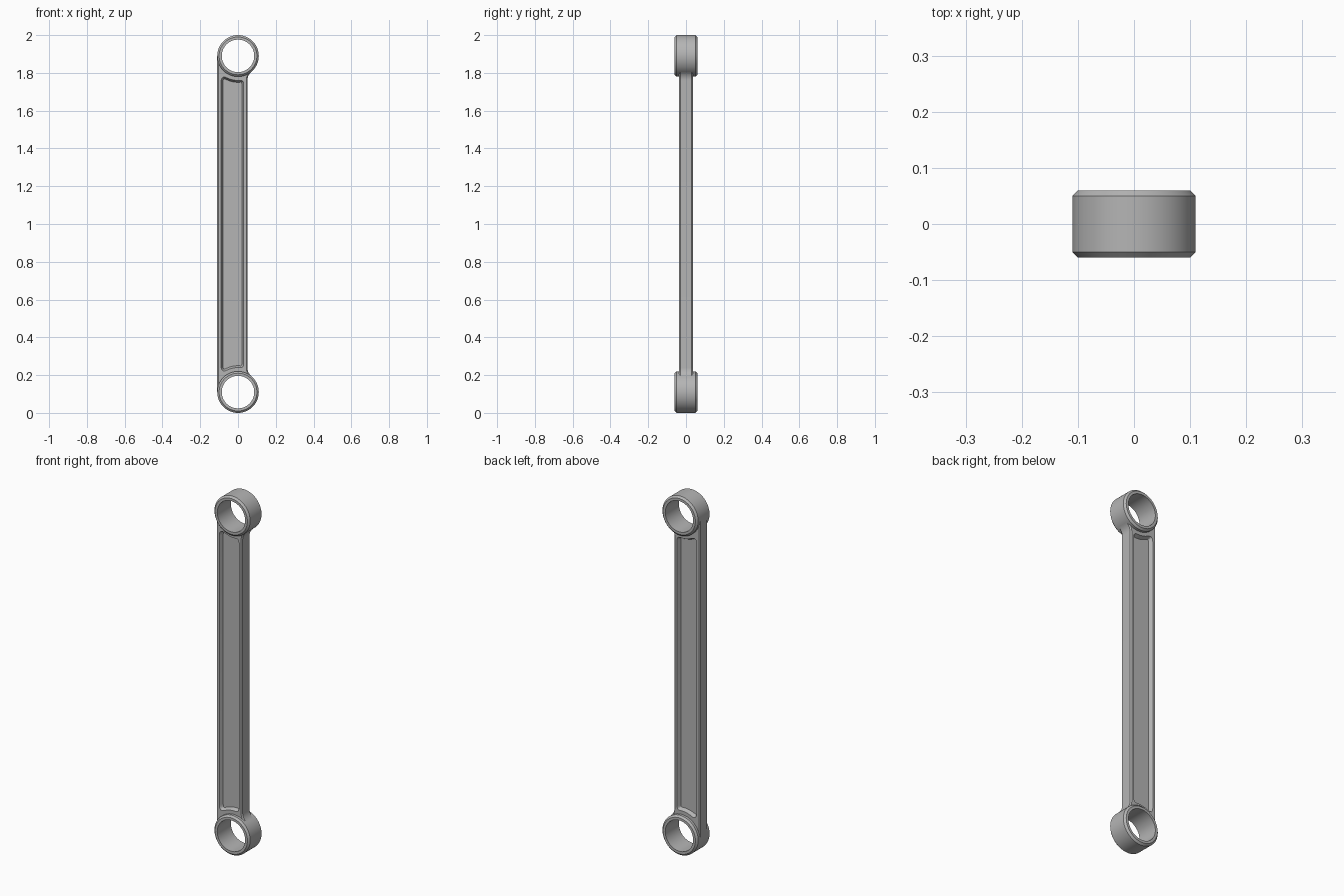
import bpy
import bmesh
from math import sin, cos, pi, sqrt, radians, atan2
from mathutils import Vector

if "Cube" in bpy.data.objects:
    bpy.data.objects.remove(bpy.data.objects["Cube"])

R_OUT, R_BORE, RING_Y = 0.11, 0.086, 0.06
TOP = 2 - R_OUT
BAR_L, BAR_R, BAR_Y = -R_OUT, 0.05, 0.036

steel = bpy.data.materials.new("grey metal")
steel.use_nodes = True
grey = (0.46, 0.46, 0.46, 1)
steel.diffuse_color = grey
steel.node_tree.nodes["Principled BSDF"].inputs["Base Color"].default_value = grey


def arc(cx, cz, r, a0, a1, n):
    angles = [a0 + (a1 - a0) * i / n for i in range(n + 1)]
    return [Vector((cx + r * cos(a), cz + r * sin(a))) for a in angles]


def corner(p, q, r, n=6):
    """Rounded corner from p to r, pulled towards q."""
    p, q, r = Vector(p), Vector(q), Vector(r)
    ts = [i / n for i in range(n + 1)]
    return [p * (1 - t) ** 2 + q * 2 * t * (1 - t) + r * t * t for t in ts]


def mirror_ends(half):
    return half + [Vector((p.x, 2 - p.y)) for p in reversed(half)]


def offset(loop, d):
    """Move a closed loop inwards by d, or outwards if d is negative."""
    area = sum(a.x * b.y - b.x * a.y for a, b in zip(loop, loop[1:] + loop[:1]))
    s = 1 if area > 0 else -1
    out = []
    for i, p in enumerate(loop):
        u = (p - loop[i - 1]).normalized()
        v = (loop[(i + 1) % len(loop)] - p).normalized()
        n1, n2 = Vector((-u.y, u.x)) * s, Vector((-v.y, v.x)) * s
        out.append(p + (n1 + n2) * d / max(1 + n1.dot(n2), 0.3))
    return out


def loft(name, sections, caps=True):
    """Join (y, loop) sections; without caps the last joins the first."""
    bm = bmesh.new()
    rows = [[bm.verts.new((p.x, y, p.y)) for p in loop] for y, loop in sections]
    pairs = list(zip(rows, rows[1:]))
    if caps:
        bm.faces.new(rows[0])
        bm.faces.new(rows[-1])
    else:
        pairs.append((rows[-1], rows[0]))
    for a, b in pairs:
        for i in range(len(a)):
            j = (i + 1) % len(a)
            bm.faces.new((a[i], a[j], b[j], b[i]))
    bmesh.ops.recalc_face_normals(bm, faces=bm.faces)
    mesh = bpy.data.meshes.new(name)
    bm.to_mesh(mesh)
    bm.free()
    mesh.materials.append(steel)
    ob = bpy.data.objects.new(name, mesh)
    bpy.context.collection.objects.link(ob)
    return ob


def activate(ob):
    bpy.ops.object.select_all(action='DESELECT')
    ob.select_set(True)
    bpy.context.view_layer.objects.active = ob


def smooth(ob):
    activate(ob)
    bpy.ops.object.shade_smooth_by_angle(angle=radians(30))


# Chamfered eye rings at both ends
for name, z in (("lower_ring", R_OUT), ("upper_ring", TOP)):
    profile = [(R_BORE, -RING_Y), (R_OUT - 0.01, -RING_Y), (R_OUT, 0.01 - RING_Y),
               (R_OUT, RING_Y - 0.01), (R_OUT - 0.01, RING_Y), (R_BORE, RING_Y)]
    smooth(loft(name, [(y, arc(0, z, r, 0, 2 * pi, 72)[:-1]) for r, y in profile], caps=False))

# Bar outline: flush with the rings on one side, filleted into them on the other
FILLET = 0.06
fx = BAR_R + FILLET
fz = TOP - sqrt((R_OUT + FILLET) ** 2 - fx ** 2)
meet = atan2(TOP - fz, -fx)
half = arc(fx, fz, FILLET, pi, meet, 10)
half += arc(0, TOP, 0.092, meet - pi, -pi, 24)
half.append(Vector((BAR_L, TOP)))
outline = mirror_ends(half)
edge = 0.006
inner = offset(outline, edge)
bar = loft("bar", [(-BAR_Y, inner), (edge - BAR_Y, outline),
                   (BAR_Y - edge, outline), (BAR_Y, inner)])

# Recessed panel on both faces, with ends that follow the rings
P_L, P_R, P_ARC = -0.09, 0.03, 0.13


def end_z(x):
    return TOP - sqrt(P_ARC ** 2 - x ** 2)


half = corner((P_R, end_z(P_R) - 0.022), (P_R, end_z(P_R)), (0.008, end_z(0.008)))
half += [Vector((x, end_z(x))) for x in (-0.01, -0.025, -0.04)]
half += corner((-0.055, end_z(-0.055)), (P_L, end_z(P_L) - 0.005), (P_L, 1.75))
panel = mirror_ends(half)
for side in (-1, 1):
    cutter = loft("panel_cutter", [(side * (BAR_Y + 0.01), offset(panel, -0.005)),
                                   (side * (BAR_Y - 0.02), offset(panel, 0.01))])
    cutter.hide_render = True
    cut = bar.modifiers.new("panel", 'BOOLEAN')
    cut.operation = 'DIFFERENCE'
    cut.solver = 'EXACT'
    cut.object = cutter
    activate(bar)
    bpy.ops.object.modifier_apply(modifier=cut.name)
    bpy.data.objects.remove(cutter)
smooth(bar)
